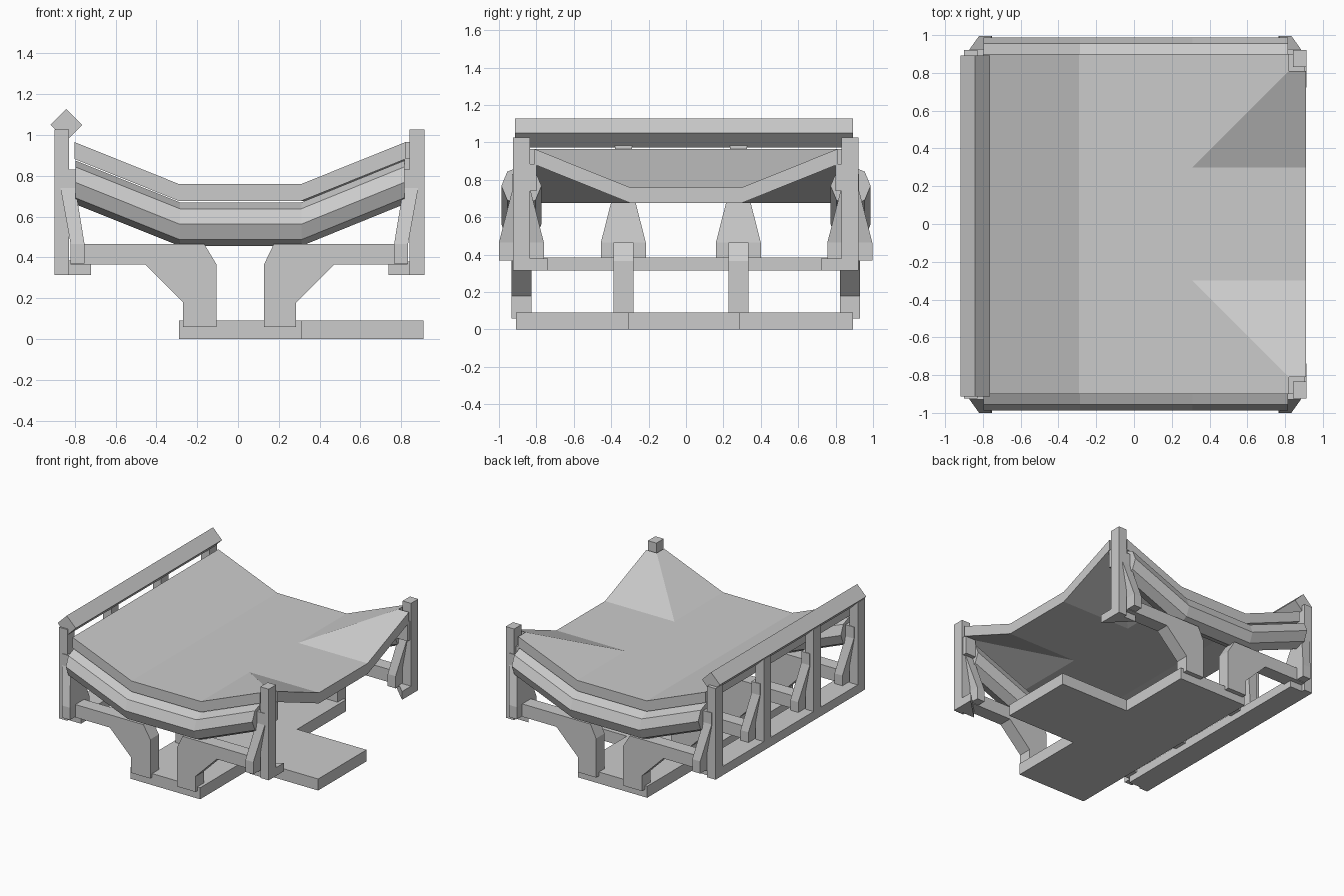
import bpy, bmesh, math

if "Cube" in bpy.data.objects:
    bpy.data.objects.remove(bpy.data.objects["Cube"])

def finish(name, bm):
    bmesh.ops.recalc_face_normals(bm, faces=bm.faces[:])
    me = bpy.data.meshes.new(name)
    bm.to_mesh(me)
    bm.free()
    ob = bpy.data.objects.new(name, me)
    bpy.context.collection.objects.link(ob)
    return ob

def extrude(name, faces, vec):
    """Solid made by sweeping a sheet of connected faces along vec."""
    bm = bmesh.new()
    cache = {}
    for f in faces:
        bm.faces.new([cache.setdefault(p, None) or cache.update({p: bm.verts.new(p)}) or cache[p] for p in f])
    res = bmesh.ops.extrude_face_region(bm, geom=bm.faces[:], use_keep_orig=True)
    moved = [e for e in res['geom'] if isinstance(e, bmesh.types.BMVert)]
    bmesh.ops.translate(bm, verts=moved, vec=vec)
    return finish(name, bm)

def loft(name, rings):
    """Capped skin through rings with equal point counts."""
    bm = bmesh.new()
    rs = [[bm.verts.new(p) for p in r] for r in rings]
    n = len(rs[0])
    for a, b in zip(rs, rs[1:]):
        for i in range(n):
            j = (i + 1) % n
            bm.faces.new((a[i], a[j], b[j], b[i]))
    bm.faces.new(rs[0])
    bm.faces.new(rs[-1])
    return finish(name, bm)

def rect(x0, x1, y0, y1, z):
    return [(x0, y0, z), (x1, y0, z), (x1, y1, z), (x0, y1, z)]

def box(name, x0, x1, y0, y1, z0, z1):
    return loft(name, [rect(x0, x1, y0, y1, z0), rect(x0, x1, y0, y1, z1)])

# Dished deck: rises to the left and at the two right corners
def deck(x, y):
    h = max(0, -0.29 - x, min(x - 0.31, abs(y) - 0.3))
    return (x, y, 0.76 + 0.402 * h)

plan = [[(-0.8, -0.9), (-0.29, -0.9), (-0.29, 0.9), (-0.8, 0.9)],
        [(-0.29, -0.9), (0.31, -0.9), (0.31, -0.3), (0.31, 0.3), (0.31, 0.9), (-0.29, 0.9)],
        [(0.31, -0.3), (0.91, -0.3), (0.91, 0.3), (0.31, 0.3)]]
for s in (-1, 1):
    plan.append([(0.31, s * 0.9), (0.31, s * 0.3), (0.82, s * 0.81), (0.82, s * 0.9)])
    plan.append([(0.31, s * 0.3), (0.91, s * 0.3), (0.91, s * 0.81), (0.82, s * 0.81)])
extrude("deck", [[deck(*p) for p in f] for f in plan], (0, 0, -0.083))

# Octagonal beams that follow the front and back edges of the deck
for s, side in ((-1, "front"), (1, "back")):
    rings = []
    for x, z in ((-0.797, 0.768), (-0.285, 0.563), (0.31, 0.563), (0.815, 0.768)):
        rings.append([(x, s * 0.88 + 0.107 * math.cos(k * math.pi / 4),
                       z + 0.107 * math.sin(k * math.pi / 4)) for k in range(8)])
    loft(side + "_edge_beam", rings)

# T-shaped base plate
extrude("base_plate", [[(x, y, 0) for x, y in
        ((-0.29, -0.91), (0.31, -0.91), (0.31, -0.31), (0.91, -0.31),
         (0.91, 0.287), (0.31, 0.287), (0.31, 0.893), (-0.29, 0.893))]], (0, 0, 0.09))

# Left handrail (square bar on edge) and sill beneath the posts
r = 0.078
loft("handrail", [[(-0.841 + r * a, y, 1.05 + r * b) for a, b in ((1, 0), (0, 1), (-1, 0), (0, -1))]
                  for y in (-0.913, 0.893)])
box("left_sill", -0.9, -0.72, -0.91, 0.893, 0.315, 0.385)

# Triangular pads under the right corner posts
for y, d in ((-0.91, 0.172), (0.893, -0.172)):
    extrude("corner_pad", [[(0.913, y, 0.315), (0.737, y, 0.315), (0.913, y + d, 0.315)]], (0, 0, 0.065))

# Posts with flared braces and cantilever arms
ARM_L = [(-0.82, 0.465), (-0.165, 0.465), (-0.105, 0.365), (-0.105, 0.06),
         (-0.27, 0.06), (-0.27, 0.18), (-0.455, 0.365), (-0.82, 0.365)]
ARM_R = [(0.83, 0.465), (0.175, 0.465), (0.127, 0.365), (0.127, 0.06),
         (0.285, 0.06), (0.285, 0.18), (0.47, 0.365), (0.83, 0.365)]

def bay(y, s, arm, side):
    m = lambda x: x if s < 0 else 0.013 - x
    box(side + "_post", m(-0.9), m(-0.828), y - 0.045, y + 0.045, 0.315, 1.027)
    rings = [rect(m(a), m(b), y - h, y + h, z) for a, b, h, z in
             ((-0.82, -0.752, 0.12, 0.37), (-0.82, -0.752, 0.12, 0.465),
              (-0.87, -0.797, 0.05, 0.74), (-0.87, -0.797, 0.05, 0.83))]
    loft(side + "_brace", rings)
    extrude(side + "_arm", [[(x, y - 0.053, z) for x, z in arm]], (0, 0.106, 0))

for y in (-0.88, -0.335, 0.28, 0.876):
    bay(y, -1, ARM_L, "left")
for y in (-0.88, 0.876):
    bay(y, 1, ARM_R, "right")
    # Small bracket holding the deck corner to the post
    s = 1 if y > 0 else -1
    ys = sorted((s * 0.8, s * 0.9))
    box("corner_bracket", 0.815, 0.905, ys[0], ys[1], 0.74, 0.885)
